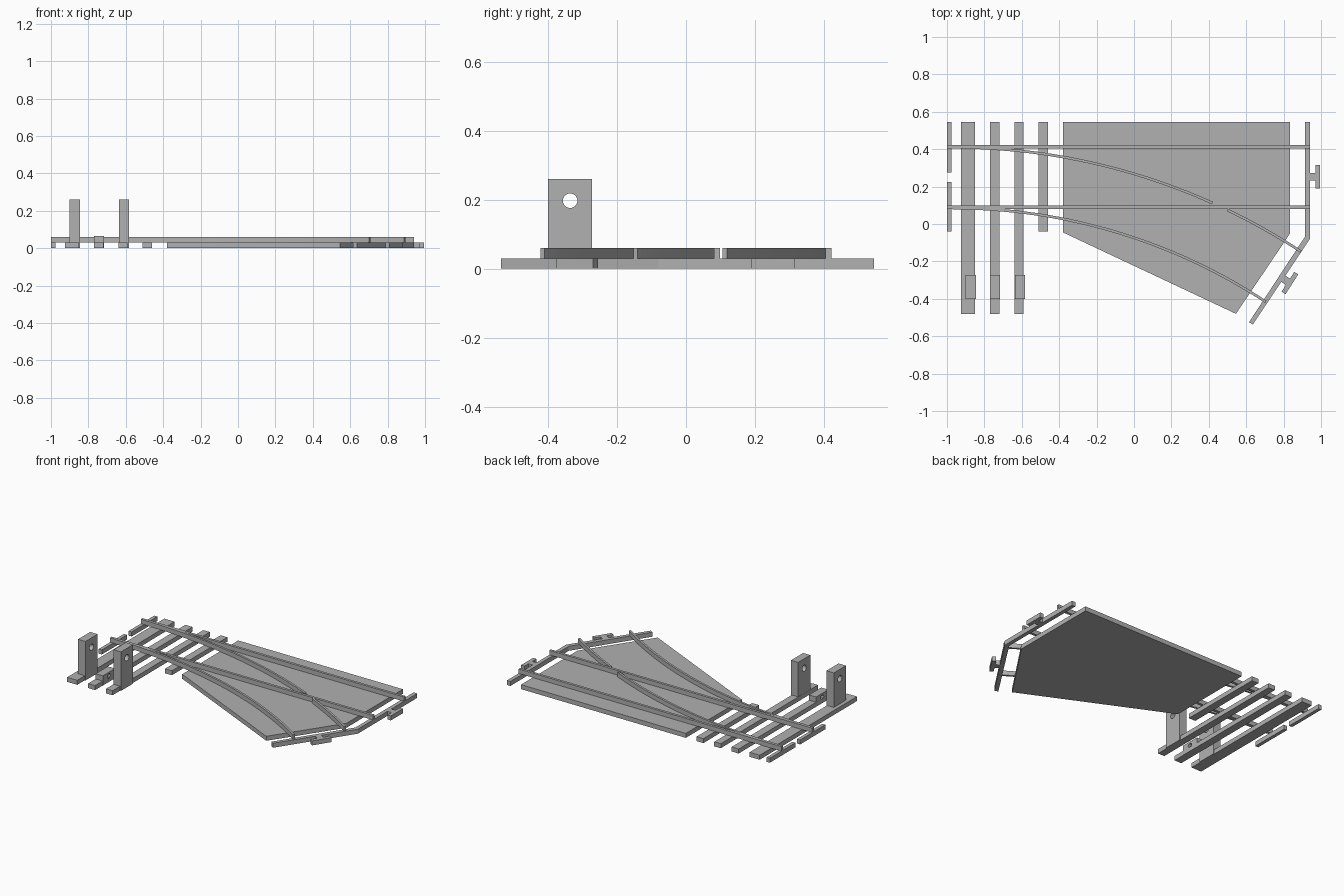
import bpy, bmesh, math
from mathutils import Matrix, Vector

cube = bpy.data.objects.get("Cube")
if cube:
    bpy.data.objects.remove(cube, do_unlink=True)

grey = bpy.data.materials.new("plain_grey")
grey.use_nodes = True
grey.diffuse_color = (0.44, 0.44, 0.44, 1)
grey.node_tree.nodes["Principled BSDF"].inputs["Base Color"].default_value = (0.44, 0.44, 0.44, 1)

BASE = 0.03    # thickness of sleepers and plate
TOP = 0.06     # rail head height


def finish(name, bm):
    bmesh.ops.recalc_face_normals(bm, faces=bm.faces)
    mesh = bpy.data.meshes.new(name)
    bm.to_mesh(mesh)
    bm.free()
    mesh.materials.append(grey)
    obj = bpy.data.objects.new(name, mesh)
    bpy.context.collection.objects.link(obj)
    return obj


def prism(name, outline, z0=0.0, z1=BASE):
    """Extrude a flat outline from z0 up to z1."""
    bm = bmesh.new()
    face = bm.faces.new([bm.verts.new((x, y, z0)) for x, y in outline])
    new = bmesh.ops.extrude_face_region(bm, geom=[face])["geom"]
    verts = [v for v in new if isinstance(v, bmesh.types.BMVert)]
    bmesh.ops.translate(bm, verts=verts, vec=(0, 0, z1 - z0))
    return finish(name, bm)


def box(name, x0, x1, y0, y1, z0=0.0, z1=BASE):
    return prism(name, [(x0, y0), (x1, y0), (x1, y1), (x0, y1)], z0, z1)


def arc_rail(name, centre, radius, x0, x1, width=0.014, steps=28):
    """Rail following a circle between two x positions."""
    a0, a1 = (math.asin((x - centre[0]) / radius) for x in (x0, x1))
    angles = [a0 + (a1 - a0) * i / steps for i in range(steps + 1)]

    def edge(r):
        return [(centre[0] + r * math.sin(a), centre[1] + r * math.cos(a)) for a in angles]
    outline = edge(radius + width / 2) + edge(radius - width / 2)[::-1]
    return prism(name, outline, BASE, TOP)


def drill(obj, x, y, z, radius):
    """Cut a round hole along x."""
    bm = bmesh.new()
    bmesh.ops.create_cone(bm, cap_ends=True, segments=24, radius1=radius, radius2=radius, depth=0.2,
                          matrix=Matrix.Translation((x, y, z)) @ Matrix.Rotation(math.pi / 2, 4, 'Y'))
    cutter = finish("hole_cutter", bm)
    cutter.hide_render = True
    mod = obj.modifiers.new("hole", 'BOOLEAN')
    mod.operation = 'DIFFERENCE'
    mod.solver = 'EXACT'
    mod.object = cutter
    bpy.context.view_layer.objects.active = obj
    bpy.ops.object.modifier_apply(modifier=mod.name)
    bpy.data.objects.remove(cutter, do_unlink=True)


# Base plate under the diverging tracks
prism("base_plate", [(-0.38, 0.545), (0.835, 0.545), (0.835, -0.05), (0.545, -0.48), (-0.38, -0.045)])

# Sleepers, three of them long enough to carry the lever posts
for i, (x0, x1, y0) in enumerate([(-0.925, -0.85, -0.48), (-0.77, -0.718, -0.48),
                                  (-0.638, -0.59, -0.48), (-0.51, -0.46, -0.04)]):
    box(f"sleeper_{i + 1}", x0, x1, y0, 0.545)

# Split end sleeper with a slot for a connector
box("end_sleeper_back", -1.0, -0.977, 0.275, 0.545)
box("end_sleeper_front", -1.0, -0.977, -0.04, 0.225)

# Bent end sleeper across both exits
prism("bent_end_sleeper", [(0.914, 0.545), (0.94, 0.545), (0.94, -0.08), (0.636, -0.537),
                           (0.615, -0.525), (0.914, -0.068)])

# Straight rails
box("straight_rail_back", -1.0, 0.94, 0.405, 0.422, BASE, TOP)
box("straight_rail_front", -1.0, 0.94, 0.081, 0.098, BASE, TOP)

# Curved rails, the outer one broken at the crossing
arc_rail("curved_rail_outer_lead", (-0.97, -2.98), 3.39, -0.97, 0.42)
arc_rail("curved_rail_outer_exit", (-0.97, -2.98), 3.39, 0.5, 0.892)
arc_rail("curved_rail_inner", (-0.97, -2.965), 3.05, -0.97, 0.705)


# T-shaped connectors
def connector(name, origin, out):
    out = Vector(out).normalized()
    side = Vector((-out.y, out.x))
    shape = [(-0.005, -0.02), (0.031, -0.02), (0.031, -0.063), (0.056, -0.063),
             (0.056, 0.063), (0.031, 0.063), (0.031, 0.02), (-0.005, 0.02)]
    prism(name, [Vector(origin) + out * u + side * v for u, v in shape])


connector("connector_straight", (0.939, 0.253), (1, 0))
connector("connector_curved", (0.797, -0.292), (0.84, -0.54))

# Lever posts and the low pivot block, each with a round hole
for name, x0, x1, height, hole_z, r in [("lever_post_left", -0.9, -0.845, 0.26, 0.197, 0.021),
                                        ("pivot_block", -0.77, -0.717, 0.065, 0.038, 0.016),
                                        ("lever_post_right", -0.637, -0.584, 0.26, 0.197, 0.021)]:
    post = box(name, x0, x1, -0.4, -0.272, 0, height)
    drill(post, (x0 + x1) / 2, -0.336, hole_z, r)
